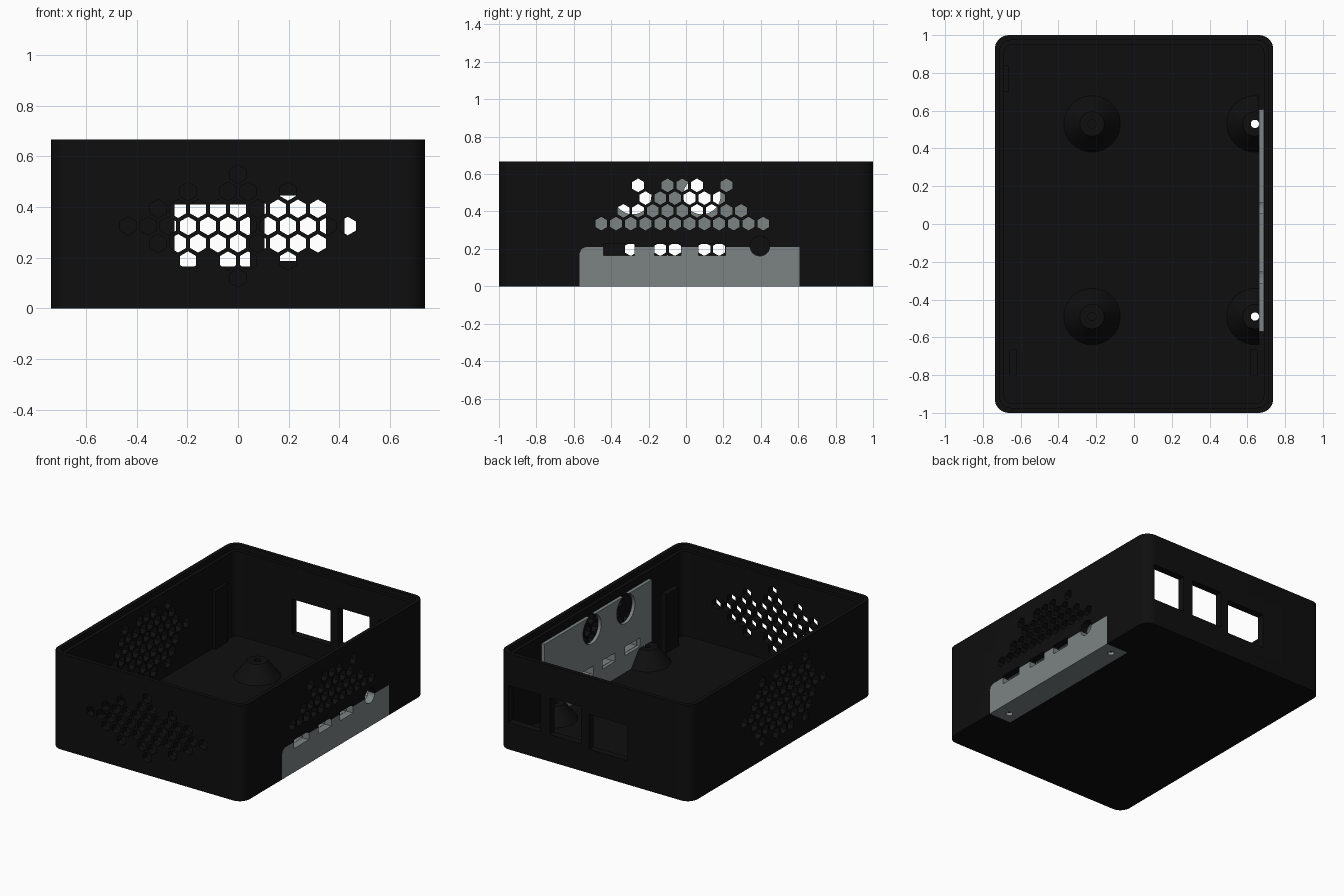
import bpy, bmesh, math
from mathutils import Vector, Matrix

if "Cube" in bpy.data.objects:
    bpy.data.objects.remove(bpy.data.objects["Cube"])


def material(name, rgb):
    m = bpy.data.materials.new(name)
    m.diffuse_color = (*rgb, 1)
    m.use_nodes = True
    m.node_tree.nodes["Principled BSDF"].inputs["Base Color"].default_value = m.diffuse_color
    return m


BLACK = material("black plastic", (0.0045, 0.0045, 0.0045))
GREY = material("grey plastic", (0.2, 0.23, 0.23))


def finish(bm, name, mat):
    bmesh.ops.recalc_face_normals(bm, faces=bm.faces)
    me = bpy.data.meshes.new(name)
    bm.to_mesh(me)
    bm.free()
    me.materials.append(mat)
    ob = bpy.data.objects.new(name, me)
    bpy.context.collection.objects.link(ob)
    return ob


def add_prism(bm, points, direction):
    """Extrude a closed 3D outline along a direction."""
    f = bm.faces.new([bm.verts.new(p) for p in points])
    r = bmesh.ops.extrude_face_region(bm, geom=[f])
    vs = [g for g in r["geom"] if isinstance(g, bmesh.types.BMVert)]
    bmesh.ops.translate(bm, verts=vs, vec=Vector(direction))


def add_box(bm, x0, x1, y0, y1, z0, z1):
    add_prism(bm, [(x0, y0, z0), (x1, y0, z0), (x1, y1, z0), (x0, y1, z0)], (0, 0, z1 - z0))


def circle(r, n, start=0.0):
    return [(r * math.cos(start + 2 * math.pi * i / n), r * math.sin(start + 2 * math.pi * i / n))
            for i in range(n)]


def rounded_rect(hx, hy, r, z, n=8):
    pts = []
    for k, (sx, sy) in enumerate([(1, 1), (-1, 1), (-1, -1), (1, -1)]):
        for i in range(n + 1):
            a = math.pi / 2 * (k + i / n)
            pts.append((sx * (hx - r) + r * math.cos(a), sy * (hy - r) + r * math.sin(a), z))
    return pts


def cut(ob, fill):
    """Subtract a helper mesh, then remove the helper."""
    bm = bmesh.new()
    fill(bm)
    tool = finish(bm, "cutter", ob.data.materials[0])
    tool.hide_render = True
    mod = ob.modifiers.new("cut", "BOOLEAN")
    mod.operation, mod.solver, mod.object = "DIFFERENCE", "EXACT", tool
    bpy.context.view_layer.objects.active = ob
    bpy.ops.object.modifier_apply(modifier=mod.name)
    bpy.data.objects.remove(tool)


def smooth(ob):
    bpy.ops.object.select_all(action="DESELECT")
    ob.select_set(True)
    bpy.context.view_layer.objects.active = ob
    bpy.ops.object.shade_smooth_by_angle(angle=math.radians(30))


HX, HY, H = 0.737, 1.0, 0.667
IN_X, IN_Y, FLOOR = 0.687, 0.95, 0.045
STEP, ROW, HEX_R = 0.0787, 0.0682, 0.0365

# --- case shell with a stepped lip
bm = bmesh.new()
add_prism(bm, rounded_rect(HX, HY, 0.075, 0), (0, 0, H))
case = finish(bm, "case_shell", BLACK)
cut(case, lambda b: add_prism(b, rounded_rect(IN_X, IN_Y, 0.04, FLOOR), (0, 0, 1)))
cut(case, lambda b: add_prism(b, rounded_rect(0.71, 0.973, 0.055, H - 0.035), (0, 0, 1)))

# --- honeycomb vents: row number -> cell positions in steps
side_rows = {0: [i + 0.5 for i in range(-6, 6)], 1: range(-4, 5),
             2: [i + 0.5 for i in range(-3, 3)], 3: [-3, -1, 0, 1, 3]}
front_rows = {0: [i + 0.5 for i in range(-6, 6)], 1: range(-4, 5),
              2: [-2.5, -0.5, 0.5, 2.5], 3: [0]}


def honeycomb(b, rows, centre, z, place, direction, mirror):
    for row, cells in rows.items():
        for s in ((1, -1) if mirror and row else (1,)):
            for c in cells:
                u, v = centre + c * STEP, z + s * row * ROW
                add_prism(b, [place(u + p, v + q) for p, q in circle(HEX_R, 6, math.pi / 6)], direction)


left_rows = dict(side_rows)
left_rows[2] = [i + 0.5 for i in range(-4, 4)]
cut(case, lambda b: honeycomb(b, side_rows, -0.02, 0.335, lambda u, v: (0.67, u, v), (0.2, 0, 0), False))
cut(case, lambda b: honeycomb(b, left_rows, -0.02, 0.335, lambda u, v: (-0.67, u, v), (-0.2, 0, 0), True))
cut(case, lambda b: honeycomb(b, front_rows, 0, 0.325, lambda u, v: (u, -0.93, v), (0, -0.2, 0), True))


# --- rear connector windows
def windows(b):
    add_box(b, -0.25, 0.047, 0.9, 1.1, 0.165, 0.41)
    add_box(b, 0.105, 0.347, 0.9, 1.1, 0.187, 0.445)
    add_box(b, 0.42, 0.665, 0.9, 1.1, 0.187, 0.445)


cut(case, windows)

# --- side bracket outline, used for the opening and for the bracket
OUTLINE = [(-0.57, 0), (0.607, 0), (0.607, 0.21), (-0.535, 0.21), (-0.558, 0.2), (-0.57, 0.175)]
FLANGE = (0.565, HX, -0.57, 0.607, 0, 0.02)


def port_notches(b):
    add_box(b, 0.6, 0.8, -0.44, -0.275, 0.165, 0.225)
    add_box(b, 0.6, 0.8, -0.168, -0.028, 0.165, 0.225)
    add_box(b, 0.6, 0.8, 0.068, 0.21, 0.165, 0.225)
    add_prism(b, [(0.6, 0.395 + p, 0.215 + q) for p, q in circle(0.053, 24)], (0.2, 0, 0))


cut(case, lambda b: add_prism(b, [(IN_X - 0.001, y, z) for y, z in OUTLINE], (0.1, 0, 0)))
cut(case, lambda b: add_box(b, 0.565, 0.8, -0.57, 0.607, -0.1, 0.02))
cut(case, port_notches)

HOLES = [(0.64, 0.53), (0.64, -0.49)]


def screw_holes(b):
    for x, y in HOLES:
        add_prism(b, [(x + p, y + q, -0.1) for p, q in circle(0.022, 20)], (0, 0, 0.5))


cut(case, screw_holes)

# --- grey bracket: outer strip and bottom flange
bm = bmesh.new()
add_prism(bm, [(IN_X, y, z) for y, z in OUTLINE], (HX - IN_X, 0, 0))
strip = finish(bm, "bracket_strip", GREY)
cut(strip, port_notches)
bm = bmesh.new()
add_box(bm, FLANGE[0], IN_X, *FLANGE[2:])
flange = finish(bm, "bracket_flange", GREY)
cut(flange, screw_holes)

# --- grey inner panel with two round openings
bm = bmesh.new()
add_box(bm, 0.662, 0.685, -0.57, 0.607, FLOOR, 0.58)
panel = finish(bm, "inner_panel", GREY)


def panel_openings(b):
    for y in (-0.285, 0.085):
        add_prism(b, [(0.6, y + p, 0.485 + q) for p, q in circle(0.1, 32)], (0.2, 0, 0))


cut(panel, panel_openings)
cut(panel, port_notches)

# --- conical standoffs, the right pair trimmed at the inner panel
for i, (x, y) in enumerate([(-0.222, 0.53), (-0.222, -0.49)] + HOLES):
    bm = bmesh.new()
    bmesh.ops.create_cone(bm, cap_ends=True, segments=40, radius1=0.15, radius2=0.065, depth=0.11,
                          matrix=Matrix.Translation((x, y, FLOOR + 0.054)))
    if x > 0:
        r = bmesh.ops.bisect_plane(bm, geom=bm.verts[:] + bm.edges[:] + bm.faces[:],
                                   plane_co=(0.661, 0, 0), plane_no=(1, 0, 0), clear_outer=True)
        bmesh.ops.holes_fill(bm, edges=[e for e in bm.edges if e.is_boundary])
    post = finish(bm, f"standoff_{i + 1}", BLACK)
    bottom = -0.1 if x > 0 else 0.08
    cut(post, lambda b: add_prism(b, [(x + p, y + q, bottom) for p, q in circle(0.022, 20)], (0, 0, 0.5)))
    smooth(post)

# --- upright lid clips on the side walls
for i, (x0, x1, y) in enumerate([(-0.688, -0.665, 0.77), (-0.66, -0.622, -0.735), (0.618, 0.656, -0.735)]):
    bm = bmesh.new()
    add_box(bm, x0, x1, y - 0.07, y + 0.07, FLOOR - 0.005, 0.45)
    finish(bm, f"lid_clip_{i + 1}", BLACK)

smooth(case)
